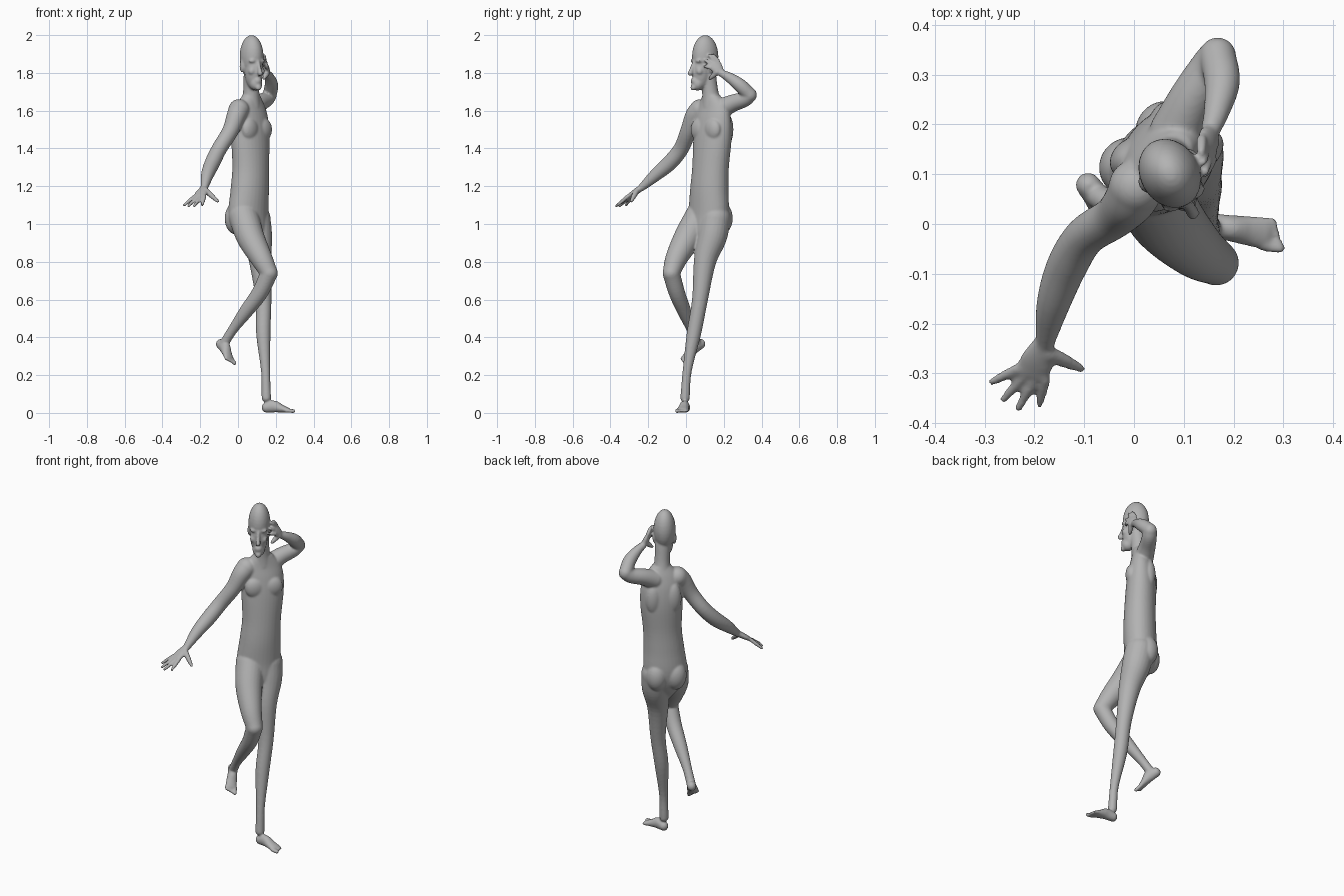
import bpy, bmesh, math
from mathutils import Vector, Matrix

if "Cube" in bpy.data.objects:
    bpy.data.objects.remove(bpy.data.objects["Cube"])

UP = Vector((0, 0, 1))
bm = bmesh.new()


def blob(center, radii, forward, up=UP):
    """Ellipsoid with radii along its side, forward and up axes."""
    f = Vector(forward).normalized()
    s = f.cross(up).normalized()
    axes = Matrix((s, f, s.cross(f))).transposed().to_4x4()
    m = Matrix.Translation(center) @ axes @ Matrix.Diagonal((*radii, 1))
    bmesh.ops.create_uvsphere(bm, u_segments=24, v_segments=16, radius=1, matrix=m)


def spline(pts, steps=5):
    """Smooth a list of equal-length vectors with a Catmull-Rom curve."""
    pts = [Vector(p) for p in pts]
    ext = [2 * pts[0] - pts[1]] + pts + [2 * pts[-1] - pts[-2]]
    out = []
    for a, b, c, d in zip(ext, ext[1:], ext[2:], ext[3:]):
        for i in range(steps):
            t = i / steps
            out.append(b + (c - a) * (t / 2) + (2 * a - 5 * b + 4 * c - d) * (t * t / 2)
                       + (3 * b - a - 3 * c + d) * (t ** 3 / 2))
    return out + [pts[-1]]


def loft(rings, n=24):
    """Skin closed elliptical rings given as (center, u, v)."""
    loops = []
    for c, u, v in rings:
        angles = [math.tau * i / n for i in range(n)]
        loops.append([bm.verts.new(c + u * math.cos(a) + v * math.sin(a)) for a in angles])
    for lo, hi in zip(loops, loops[1:]):
        for i in range(n):
            j = (i + 1) % n
            bm.faces.new((lo[i], lo[j], hi[j], hi[i]))
    bm.faces.new(loops[0][::-1])
    bm.faces.new(loops[-1])


def tube(points, side=(0.7, 0.7, 0.1), depths=None):
    """Tapered limb through (x, y, z, width), with rounded ends."""
    depths = depths or [p[3] for p in points]
    path = spline([(*p, d) for p, d in zip(points, depths)])
    rings = []
    for i, p in enumerate(path):
        t = Vector((path[min(i + 1, len(path) - 1)] - path[max(i - 1, 0)])[:3]).normalized()
        u = Vector(side) - t * t.dot(Vector(side))
        u.normalize()
        rings.append((Vector(p[:3]), u * p[3], t.cross(u) * p[4]))
        if i in (0, len(path) - 1):
            blob(p[:3], (p[3], p[4], min(p[3:])), t.cross(u), t)
    loft(rings)


def foot(heel, toe, up, medial):
    """Foot on a sole line; medial is +1 when the big toe is on its right."""
    heel, f = Vector(heel), (Vector(toe) - Vector(heel)).normalized()
    up = Vector(up)
    up = (up - f * f.dot(up)).normalized()
    s = f.cross(up) * medial
    spots = ((0, .028, .025, .027), (.04, .034, .026, .032),
             (.08, .023, .03, .022), (.115, .014, .033, .014))
    tube([(*(heel + f * d + up * h), w) for d, h, w, _ in spots], s, [p[3] for p in spots])
    for i in range(5):
        base = heel + f * .112 + s * (.025 - .0125 * i) + up * .012
        tip = base + f * (.036 - .005 * i) - up * .002
        r = .011 if i == 0 else .008
        tube([(*base, r), (*tip, r)], s)


def hand(wrist, knuckles, across, tips, thumb):
    """Flat palm with four fingers and a thumb."""
    wrist, knuckles = Vector(wrist), Vector(knuckles)
    across = Vector(across).normalized()
    mid = wrist.lerp(knuckles, .55)
    tube([(*wrist, .02), (*mid, .033), (*knuckles, .036)], across, [.017, .016, .012])
    for i, tip in enumerate(tips):
        base = knuckles + across * (.029 - .019 * i)
        tube([(*base, .011), (*base.lerp(Vector(tip), .5), .0105), (*tip, .008)], across)
    base = wrist.lerp(knuckles, .3) + across * .015
    tube([(*base, .016), (*base.lerp(Vector(thumb), .5), .014), (*thumb, .009)], across)


# Torso: ellipses of (x, y, z, half width, half depth) facing diagonally
side, front = Vector((1, 1, 0)).normalized(), Vector((1, -1, 0)).normalized()
torso = [(.075, .095, .87, .035, .035), (.065, .11, .95, .095, .078),
         (.055, .12, 1.05, .12, .09), (.062, .123, 1.18, .112, .09),
         (.067, .13, 1.3, .107, .086), (.066, .14, 1.45, .117, .083),
         (.064, .142, 1.55, .116, .072), (.064, .14, 1.62, .098, .056),
         (.07, .135, 1.68, .052, .042)]
loft([(Vector(p[:3]), side * p[3], front * p[4]) for p in spline(torso)], 32)
for k in (-1, 1):
    blob(Vector((.025, .152, 1.03)) + side * .052 * k, (.06, .058, .085), front)   # buttock
    blob(Vector((.1, .105, 1.5)) + side * .05 * k, (.055, .033, .06), front)       # chest
    blob(Vector((.03, .172, 1.5)) + side * .055 * k, (.045, .035, .09), front)     # shoulder blade

# Neck
tube([(.066, .138, 1.62, .055), (.07, .128, 1.7, .043), (.073, .115, 1.8, .043)])

# Head
face = Vector((.5, -.86, 0)).normalized()
cheek = face.cross(UP)


def on_head(fwd, across, z):
    return Vector((.073, .1, z)) + face * fwd + cheek * across


blob(on_head(-.002, 0, 1.886), (.06, .073, .114), face)
blob(on_head(.022, 0, 1.81), (.048, .052, .1), face)
blob(on_head(.045, 0, 1.742), (.034, .034, .036), face)
blob(on_head(.068, 0, 1.757), (.021, .015, .018), face)
blob(on_head(.073, 0, 1.722), (.017, .013, .016), face)
tube([(*on_head(.065, 0, 1.86), .01), (*on_head(.08, 0, 1.825), .01),
      (*on_head(.09, 0, 1.797), .014)], cheek)
for k in (-1, 1):
    blob(on_head(.056, .024 * k, 1.863), (.024, .014, .011), face)
    blob(on_head(.05, .03 * k, 1.808), (.018, .018, .02), face)
    blob(on_head(-.008, .055 * k, 1.835), (.011, .019, .034), face)

# Right arm, stretched forward and down
tube([(.005, .075, 1.605, .056), (-.01, .045, 1.57, .051), (-.042, .012, 1.49, .043),
      (-.098, -.025, 1.4, .041), (-.135, -.085, 1.325, .041),
      (-.162, -.16, 1.26, .034), (-.178, -.235, 1.193, .02)])
hand((-.178, -.235, 1.193), (-.205, -.3, 1.145), (.93, -.36, 0),
     [(-.19, -.362, 1.1), (-.232, -.37, 1.095), (-.262, -.352, 1.095), (-.285, -.317, 1.1)],
     (-.107, -.29, 1.12))

# Left arm, bent back towards the head
tube([(.085, .185, 1.61, .054), (.115, .25, 1.64, .046), (.15, .31, 1.66, .041),
      (.168, .338, 1.682, .037)])
tube([(.168, .338, 1.685, .037), (.177, .285, 1.735, .036), (.167, .23, 1.775, .027),
      (.153, .185, 1.8, .019)])
hand((.153, .185, 1.8), (.146, .15, 1.845), (.3, -.6, -.5),
     [(.143, .1, 1.835), (.144, .105, 1.865), (.14, .125, 1.892), (.135, .145, 1.895)],
     (.137, .128, 1.77))

# Left leg, standing
tube([(.09, .155, 1.03, .082), (.103, .138, .93, .078), (.118, .1, .8, .059),
      (.135, .074, .6, .042), (.134, .042, .42, .038), (.146, .006, .22, .024),
      (.15, -.005, .08, .025)])
foot((.15, -.002, 0), (.285, -.022, 0), UP, 1)

# Right leg, knee lifted
tube([(.03, .075, 1.04, .08), (.066, .01, .93, .074), (.123, -.05, .82, .059),
      (.165, -.078, .74, .046)])
tube([(.165, -.078, .74, .046), (.115, -.048, .635, .043), (.045, -.01, .54, .037),
      (-.028, .03, .44, .026), (-.072, .056, .37, .025)])
foot((-.107, .086, .343), (-.04, -.02, .26), (.57, -.33, .75), -1)

# Fuse every part into one smooth skin
bmesh.ops.recalc_face_normals(bm, faces=bm.faces[:])
mesh = bpy.data.meshes.new("human_figure")
bm.to_mesh(mesh)
bm.free()
figure = bpy.data.objects.new("human_figure", mesh)
bpy.context.collection.objects.link(figure)
remesh = figure.modifiers.new("fuse", 'REMESH')
remesh.mode = 'VOXEL'
remesh.voxel_size = .0055
remesh.use_smooth_shade = True
soften = figure.modifiers.new("soften", 'SMOOTH')
soften.factor = .5
soften.iterations = 7

# Plain grey
grey = bpy.data.materials.new("plain_grey")
grey.use_nodes = True
color = (.45, .45, .45, 1)
grey.diffuse_color = color
grey.node_tree.nodes["Principled BSDF"].inputs["Base Color"].default_value = color
mesh.materials.append(grey)
